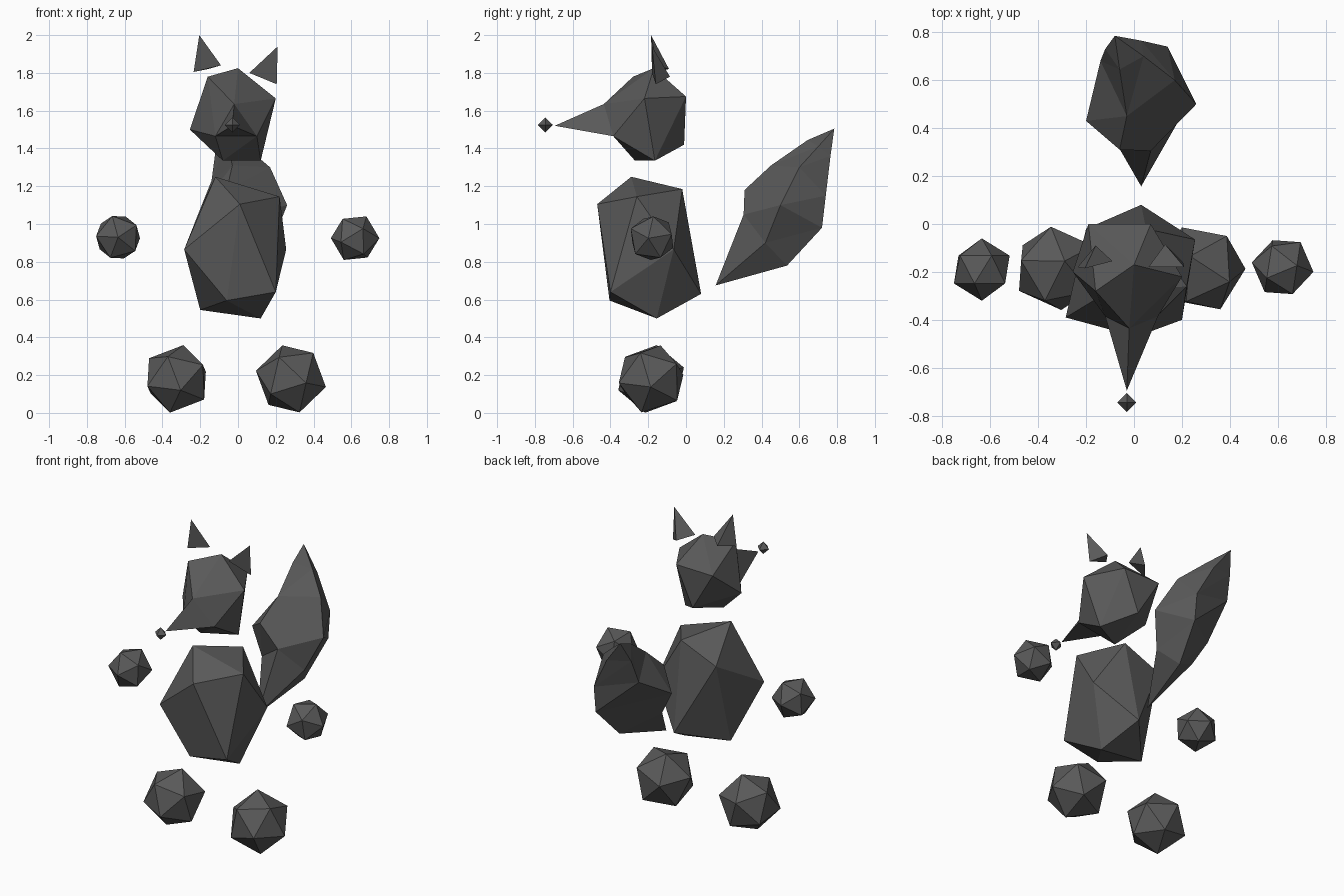
import bpy, bmesh
from mathutils import Vector, Matrix

if "Cube" in bpy.data.objects:
    bpy.data.objects.remove(bpy.data.objects["Cube"])

grey = bpy.data.materials.new("charcoal_grey")
grey.diffuse_color = (0.1, 0.1, 0.1, 1)
grey.use_nodes = True
grey.node_tree.nodes["Principled BSDF"].inputs["Base Color"].default_value = grey.diffuse_color


def finish(name, bm):
    bmesh.ops.recalc_face_normals(bm, faces=bm.faces)
    mesh = bpy.data.meshes.new(name)
    bm.to_mesh(mesh)
    bm.free()
    mesh.materials.append(grey)
    obj = bpy.data.objects.new(name, mesh)
    bpy.context.collection.objects.link(obj)
    return obj


def gem(name, points):
    """Faceted solid spanning a few corner points."""
    bm = bmesh.new()
    for p in points:
        bm.verts.new(p)
    bmesh.ops.convex_hull(bm, input=bm.verts)
    return finish(name, bm)


def ball(name, centre, radius, pole, side):
    """Icosahedron with one corner along pole and the next one towards side."""
    z = Vector(pole).normalized()
    x = Vector(side)
    x = (x - z * x.dot(z)).normalized()
    rot = Matrix((x, z.cross(x), z)).transposed().to_4x4()
    bm = bmesh.new()
    bmesh.ops.create_icosphere(bm, subdivisions=1, radius=radius,
                               matrix=Matrix.Translation(centre) @ rot)
    return finish(name, bm)


def loft(name, start, rings, end):
    """Skin of triangles from a point, through rings, to a point."""
    bm = bmesh.new()
    a, b = bm.verts.new(start), bm.verts.new(end)
    loops = [[bm.verts.new(p) for p in r] for r in rings]
    n = len(loops[0])
    for i in range(n):
        j = (i + 1) % n
        bm.faces.new((a, loops[0][i], loops[0][j]))
        bm.faces.new((b, loops[-1][j], loops[-1][i]))
        for lo, hi in zip(loops, loops[1:]):
            bm.faces.new((lo[i], hi[i], hi[j]))
            bm.faces.new((lo[i], hi[j], lo[j]))
    return finish(name, bm)


# Torso: tall stretched icosahedron
gem("torso", [
    (-.12, -.29, 1.25), (.01, -.47, 1.105), (-.285, -.39, .865),
    (-.20, -.02, 1.08), (.05, -.02, 1.185), (.22, -.26, 1.145),
    (.12, -.155, .50), (.03, .08, .63), (.255, -.065, .865),
    (.20, -.40, .64), (-.06, -.405, .595), (-.20, -.17, .545)])

# Head, with the muzzle pulled out of its front face
muzzle_base = [(-.02, -.435, 1.635), (-.12, -.385, 1.465), (.10, -.385, 1.465)]
gem("head", muzzle_base + [
    (0, -.17, 1.825), (-.16, -.28, 1.78), (.20, -.22, 1.665),
    (-.255, -.20, 1.50), (-.08, -.27, 1.335), (.12, -.165, 1.335),
    (-.04, -.01, 1.42), (.07, 0, 1.675), (-.19, 0, 1.67)])
gem("muzzle", muzzle_base + [(-.03, -.695, 1.52)])

# Nose: tiny octahedron
nose = Vector((-.03, -.745, 1.525))
gem("nose", [nose + Vector(d) * s * .04
             for d in ((1, 0, 0), (0, 1, 0), (0, 0, 1)) for s in (-1, 1)])

# Ears: small tetrahedra
gem("left_ear", [(-.205, -.185, 2.0), (-.09, -.155, 1.84),
                 (-.235, -.18, 1.805), (-.16, -.09, 1.82)])
gem("right_ear", [(.21, -.18, 1.94), (.06, -.18, 1.80),
                  (.205, -.16, 1.74), (.13, -.085, 1.78)])

# Hands and feet: floating icosahedra
ball("left_hand", (-.635, -.19, .93), .13, (0, -1, 0), (-.03, -.05, .11))
ball("right_hand", (.62, -.18, .925), .13, (.13, -.02, 0), (.085, 0, .095))
ball("left_foot", (-.325, -.185, .18), .185, (.035, .03, .175), (-.015, .165, .08))
ball("right_foot", (.28, -.185, .18), .19, (-.045, .05, .175), (.11, -.05, .145))

# Tail: curved brush tapering to a point at both ends (front, right, back, left)
loft("tail", (.03, .157, .675), [
    [(.07, .305, 1.05), (.18, .42, .90), (.10, .535, .78), (-.11, .40, .92)],
    [(-.06, .31, 1.18), (.26, .50, 1.10), (.14, .72, .98), (-.20, .43, 1.08)],
    [(-.03, .45, 1.31), (.17, .60, 1.30), (.14, .74, 1.15), (-.14, .68, 1.23)],
    [(-.06, .645, 1.445), (.04, .70, 1.41), (.03, .765, 1.36), (-.12, .73, 1.38)],
], (-.08, .785, 1.505))
